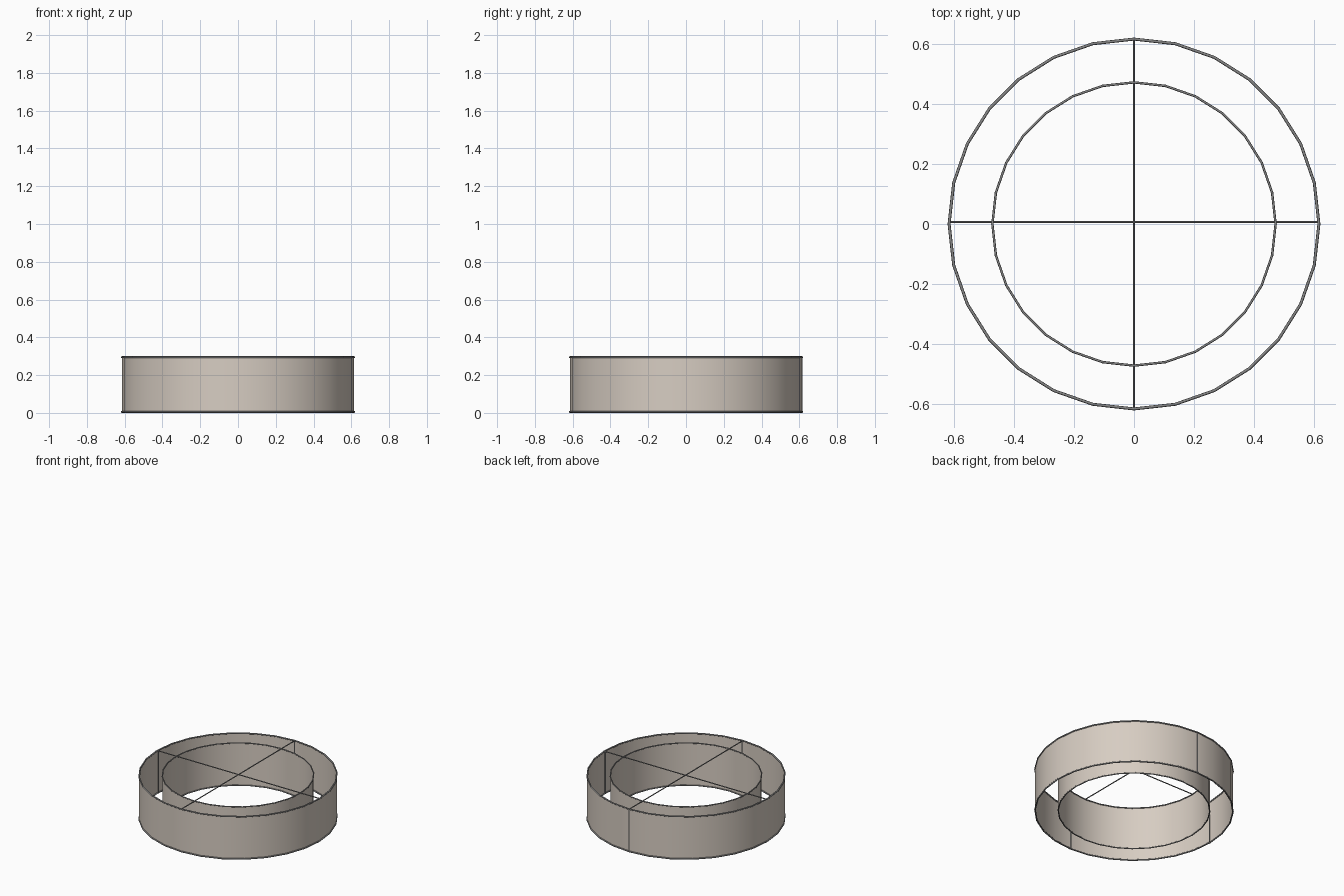
import bpy, bmesh, math
from mathutils import Vector

if "Cube" in bpy.data.objects:
    bpy.data.objects.remove(bpy.data.objects["Cube"])

SIDES = 28
TOP = 0.295
BOTTOM = 0.005


def material(name, rgb):
    mat = bpy.data.materials.new(name)
    mat.use_nodes = True
    mat.diffuse_color = (*rgb, 1)
    mat.node_tree.nodes["Principled BSDF"].inputs["Base Color"].default_value = (*rgb, 1)
    return mat


FABRIC = material("warm grey fabric", (0.68, 0.61, 0.54))
METAL = material("grey metal", (0.24, 0.24, 0.24))


def lathe(name, profile, mat, closed):
    """Revolve a (radius, height) profile around the z axis."""
    bm = bmesh.new()
    rings = []
    for i in range(SIDES):
        a = math.tau * i / SIDES
        rings.append([bm.verts.new((r * math.cos(a), r * math.sin(a), z)) for r, z in profile])
    count = len(profile)
    for i in range(SIDES):
        here, after = rings[i], rings[(i + 1) % SIDES]
        for j in range(count if closed else count - 1):
            k = (j + 1) % count
            bm.faces.new((here[j], after[j], after[k], here[k]))
    mesh = bpy.data.meshes.new(name)
    bm.to_mesh(mesh)
    bm.free()
    mesh.materials.append(mat)
    mesh.shade_smooth()
    obj = bpy.data.objects.new(name, mesh)
    bpy.context.collection.objects.link(obj)


def wire(name, start, end, radius):
    """Thin straight rod between two points."""
    start, end = Vector(start), Vector(end)
    axis = end - start
    bpy.ops.mesh.primitive_cylinder_add(vertices=8, radius=radius, depth=axis.length,
                                        location=(start + end) / 2,
                                        rotation=axis.to_track_quat("Z", "Y").to_euler())
    obj = bpy.context.object
    obj.name = name
    obj.data.materials.append(METAL)
    bpy.ops.object.shade_smooth_by_angle()


# Two concentric drum shades, each with a wire rim at top and bottom
for label, radius, thick in (("outer", 0.615, 0.005), ("inner", 0.471, 0.004)):
    lathe(label + "_shade", [(radius, BOTTOM), (radius, TOP)], FABRIC, False)
    for level, z in (("top", TOP), ("bottom", BOTTOM)):
        section = [(radius + thick * math.cos(math.tau * i / 8),
                    z + thick * math.sin(math.tau * i / 8)) for i in range(8)]
        lathe(f"{label}_{level}_rim", section, METAL, True)

# Crossed bars over the top, with uprights inside the outer shade
reach = 0.608
shift = 0.006
wire("cross_bar_x", (-reach, shift, TOP), (reach, shift, TOP), 0.0035)
wire("cross_bar_y", (0, -reach, TOP), (0, reach + shift, TOP), 0.0035)
for name, x, y in (("left", reach, shift), ("right", -reach, shift),
                   ("front", 0, -reach), ("back", 0, reach + shift)):
    wire(name + "_upright", (x, y, BOTTOM), (x, y, TOP), 0.0035)

# Hanging cable
wire("hanging_cable", (0, 0, TOP), (0, 0, 2), 0.0012)
